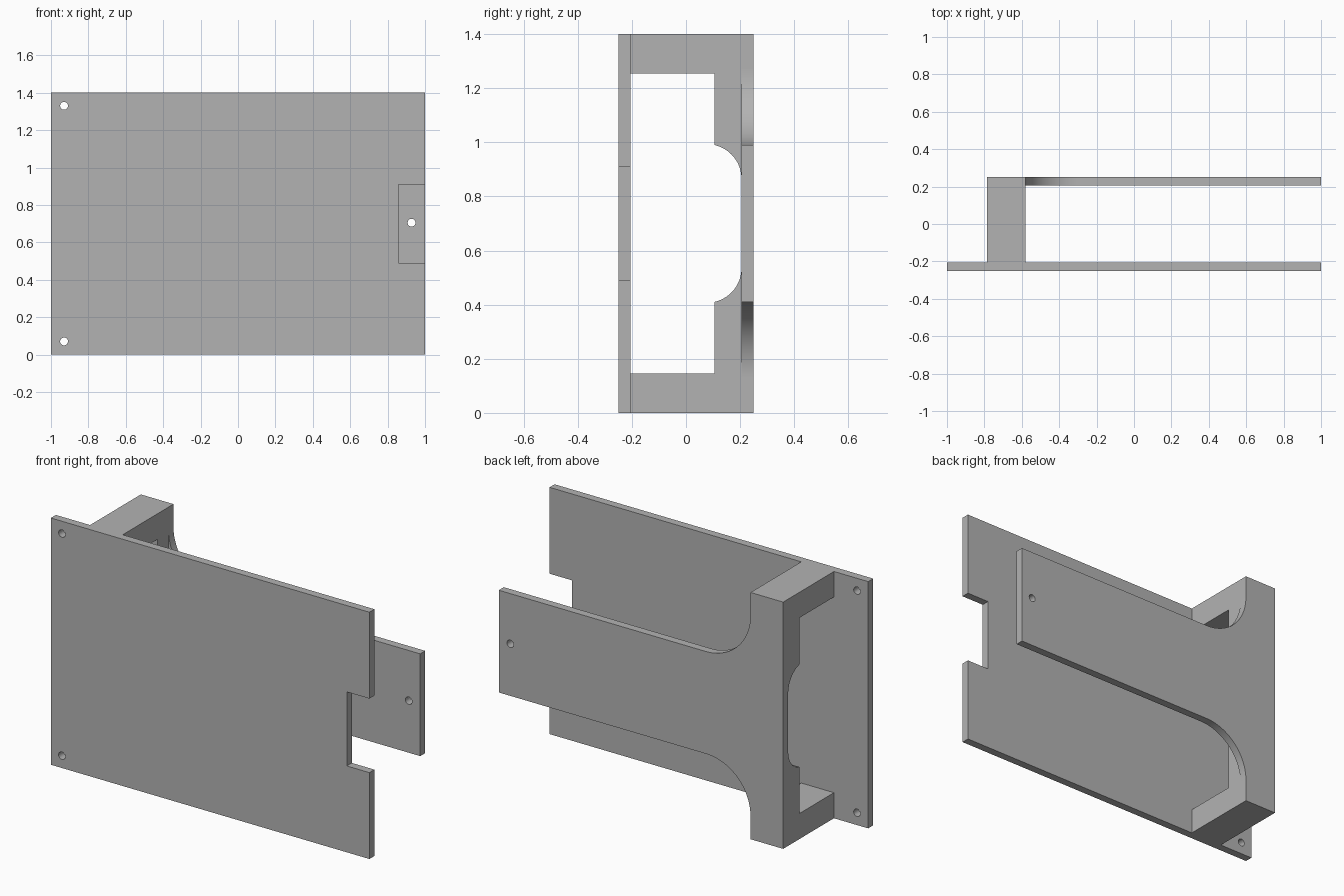
import bpy
import bmesh
from math import cos, sin, radians, atan2
from mathutils import Vector

if "Cube" in bpy.data.objects:
    bpy.data.objects.remove(bpy.data.objects["Cube"])

grey = bpy.data.materials.new("plain grey")
grey.use_nodes = True
COLOUR = (0.45, 0.45, 0.45, 1)
grey.diffuse_color = COLOUR
grey.node_tree.nodes["Principled BSDF"].inputs["Base Color"].default_value = COLOUR

HEIGHT, MID = 1.4, 0.7
FRONT, PLATE_IN, ARM_IN, BACK = -0.25, -0.205, 0.205, 0.25


def arc(cx, cy, r, a0, a1, n=24):
    """Points along an arc, angles in degrees."""
    angles = [radians(a0 + (a1 - a0) * i / n) for i in range(n + 1)]
    return [(cx + r * cos(a), cy + r * sin(a)) for a in angles]


def mirrored(lower):
    """Close a lower half profile with its reflection about mid height."""
    return lower + [(u, 2 * MID - z) for u, z in reversed(lower)]


def extrude(name, profile, axis, start, end):
    """Extrude a (u, z) profile along the x or y axis."""
    bm = bmesh.new()
    place = (lambda u, z: (start, u, z)) if axis == "x" else (lambda u, z: (u, start, z))
    face = bm.faces.new([bm.verts.new(place(u, z)) for u, z in profile])
    moved = bmesh.ops.extrude_face_region(bm, geom=[face])["geom"]
    step = Vector((end - start, 0, 0)) if axis == "x" else Vector((0, end - start, 0))
    bmesh.ops.translate(bm, vec=step, verts=[v for v in moved if isinstance(v, bmesh.types.BMVert)])
    bmesh.ops.recalc_face_normals(bm, faces=bm.faces[:])
    mesh = bpy.data.meshes.new(name)
    bm.to_mesh(mesh)
    bm.free()
    obj = bpy.data.objects.new(name, mesh)
    bpy.context.collection.objects.link(obj)
    mesh.materials.append(grey)
    return obj


def drill(obj, name, x, z):
    """Cut a round screw hole through a plate along y."""
    cutter = extrude(name, arc(x, z, 0.021, 0, 348.75, 31), "y", -0.4, 0.4)
    cutter.hide_render = True
    cutter.hide_viewport = True
    cutter.display_type = "WIRE"
    mod = obj.modifiers.new(name, "BOOLEAN")
    mod.operation = "DIFFERENCE"
    mod.solver = "EXACT"
    mod.object = cutter


# Front plate with a notch in its left edge and two screw holes
plate = extrude("front_plate", mirrored([(-1, 0), (1, 0), (1, 0.49), (0.858, 0.49)]),
                "y", FRONT, PLATE_IN)
drill(plate, "lower_hole_cutter", -0.93, 0.07)
drill(plate, "upper_hole_cutter", -0.93, 1.33)

# Upright frame: a C-shaped section with a rounded recess behind the opening
r = 0.128
centre = (ARM_IN - r, 0.535)
start_angle = atan2(-0.125, 0.105 - centre[0]) * 57.2958
recess = arc(*centre, r, start_angle, 0)
frame = extrude("upright_frame",
                mirrored([(BACK, 0), (PLATE_IN, 0), (PLATE_IN, 0.145), (0.105, 0.145)] + recess),
                "x", -0.785, -0.58)

# Rear arm flaring into the frame with large fillets
R = 0.28
flare = arc(-0.58 + R, 0.41 - R, R, 180, 90, 32)
arm = extrude("rear_arm", mirrored(flare + [(1, 0.41)]), "y", ARM_IN, BACK)
drill(arm, "arm_hole_cutter", 0.928, 0.705)

# Smooth the curved walls, keep the corners crisp
for obj in (plate, frame, arm):
    bpy.ops.object.select_all(action="DESELECT")
    obj.select_set(True)
    bpy.context.view_layer.objects.active = obj
    bpy.ops.object.shade_smooth_by_angle(angle=radians(30))
